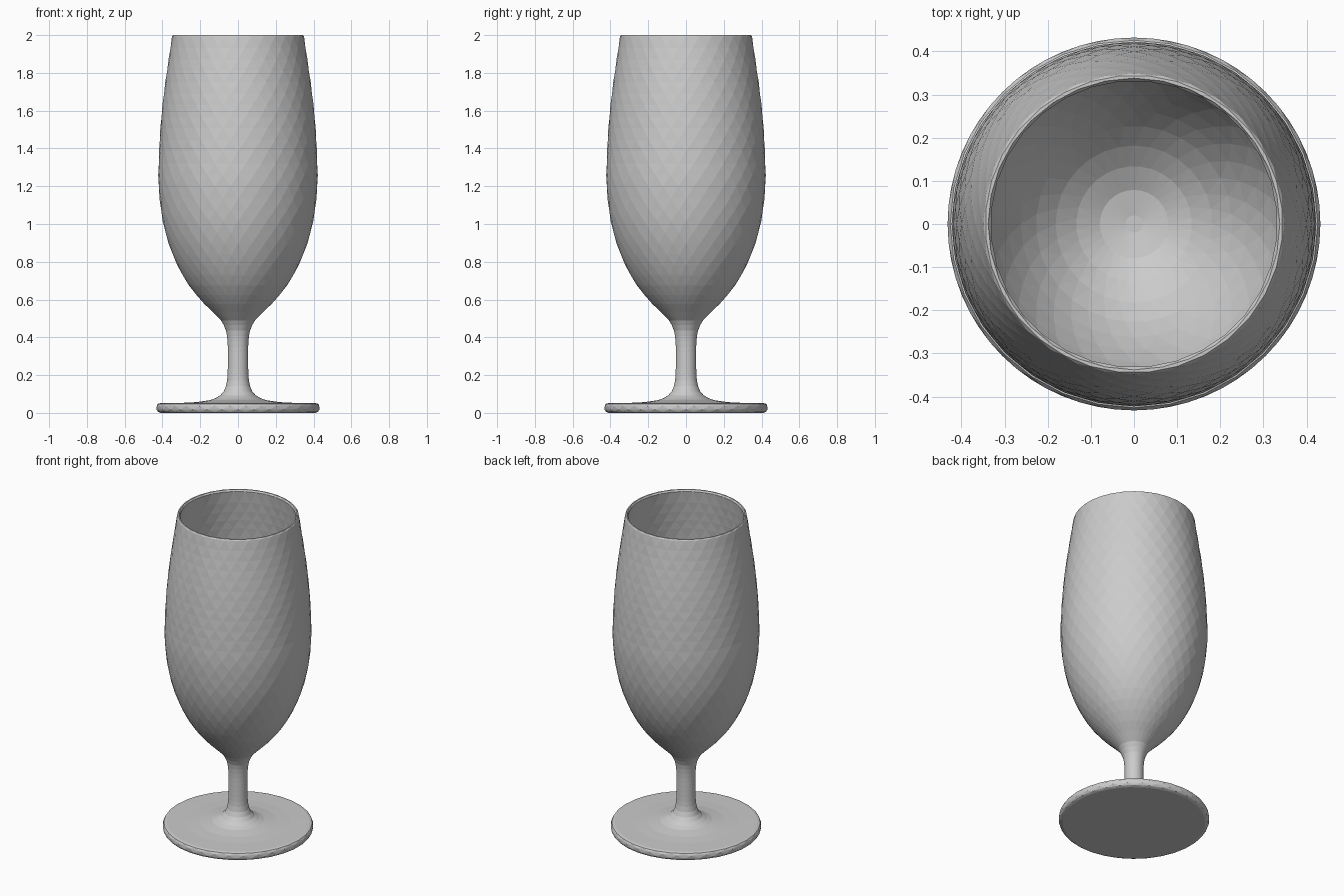
import bpy, bmesh, math
from mathutils import Vector

cube = bpy.data.objects.get("Cube")
if cube:
    bpy.data.objects.remove(cube, do_unlink=True)

glass = bpy.data.materials.new("pale_grey")
glass.use_nodes = True
GREY = (0.6, 0.6, 0.6, 1)
glass.diffuse_color = GREY
glass.node_tree.nodes["Principled BSDF"].inputs["Base Color"].default_value = GREY


def smooth_path(points, spacing):
    """Curve through (radius, height) points, sampled at about even spacing."""
    pts = [Vector(p) for p in points]
    pts = [2 * pts[0] - pts[1]] + pts + [2 * pts[-1] - pts[-2]]
    dense = []
    for a, b, c, d in zip(pts, pts[1:], pts[2:], pts[3:]):
        for i in range(20):
            t = i / 20
            dense.append(0.5 * (2 * b + (c - a) * t + (2 * a - 5 * b + 4 * c - d) * t ** 2
                                + (3 * b - a - 3 * c + d) * t ** 3))
    dense.append(pts[-2])
    total = sum((q - p).length for p, q in zip(dense, dense[1:]))
    step = total / round(total / spacing)
    path, run = [dense[0]], 0
    for p, q in zip(dense, dense[1:]):
        run += (q - p).length
        if run >= step:
            path.append(q)
            run -= step
    if (path[-1] - dense[-1]).length < step / 2:
        path.pop()
    return path + [dense[-1]]


def faceted_lathe(name, path, sides, cap_start=False, cap_end=False):
    """Revolve with every other ring turned half a step, giving a diamond facet net."""
    bm = bmesh.new()
    rings = []
    for k, (r, z) in enumerate(path):
        turn = 0.5 * (k % 2)
        angles = [math.tau * (i + turn) / sides for i in range(sides)]
        rings.append([bm.verts.new((r * math.cos(a), r * math.sin(a), z)) for a in angles])
    for k, (low, high) in enumerate(zip(rings, rings[1:])):
        for i in range(sides):
            j = (i + 1) % sides
            if k % 2 == 0:
                bm.faces.new((low[i], low[j], high[i]))
                bm.faces.new((low[j], high[j], high[i]))
            else:
                bm.faces.new((low[i], low[j], high[j]))
                bm.faces.new((low[i], high[j], high[i]))
    if cap_start:
        bm.faces.new(rings[0][::-1])
    if cap_end:
        bm.faces.new(rings[-1])
    mesh = bpy.data.meshes.new(name)
    bm.to_mesh(mesh)
    bm.free()
    mesh.materials.append(glass)
    obj = bpy.data.objects.new(name, mesh)
    bpy.context.collection.objects.link(obj)
    return obj


# Bowl: outer wall, rolled rim, then inner wall down to a rounded bottom
outer = smooth_path([(0.09, 0.49), (0.13, 0.53), (0.2, 0.6), (0.27, 0.69), (0.33, 0.8),
                     (0.375, 0.92), (0.405, 1.05), (0.421, 1.2), (0.421, 1.32),
                     (0.412, 1.5), (0.392, 1.7), (0.35, 1.992)], 0.062)
rim = [Vector((0.345, 2.0)), Vector((0.338, 2.0))]
inner = smooth_path([(0.332, 1.99), (0.372, 1.7), (0.392, 1.5), (0.401, 1.32), (0.401, 1.2),
                     (0.385, 1.05), (0.355, 0.92), (0.31, 0.8), (0.245, 0.69),
                     (0.17, 0.61), (0.09, 0.56), (0.02, 0.545)], 0.062)
faceted_lathe("bowl", outer + rim + inner, 32, cap_end=True)

# Stem flaring into the bowl and the foot
stem = smooth_path([(0.15, 0.067), (0.1, 0.088), (0.07, 0.125), (0.057, 0.18), (0.054, 0.28),
                    (0.055, 0.37), (0.065, 0.44), (0.09, 0.49)], 0.03)
faceted_lathe("stem", stem, 32)

# Foot: flat disc with rounded edge rising gently to the stem
foot = [Vector(p) for p in ((0.41, 0), (0.425, 0.006), (0.432, 0.018), (0.432, 0.036),
                            (0.426, 0.048), (0.41, 0.052), (0.3, 0.053), (0.22, 0.057),
                            (0.15, 0.067))]
faceted_lathe("foot", foot, 32, cap_start=True)
